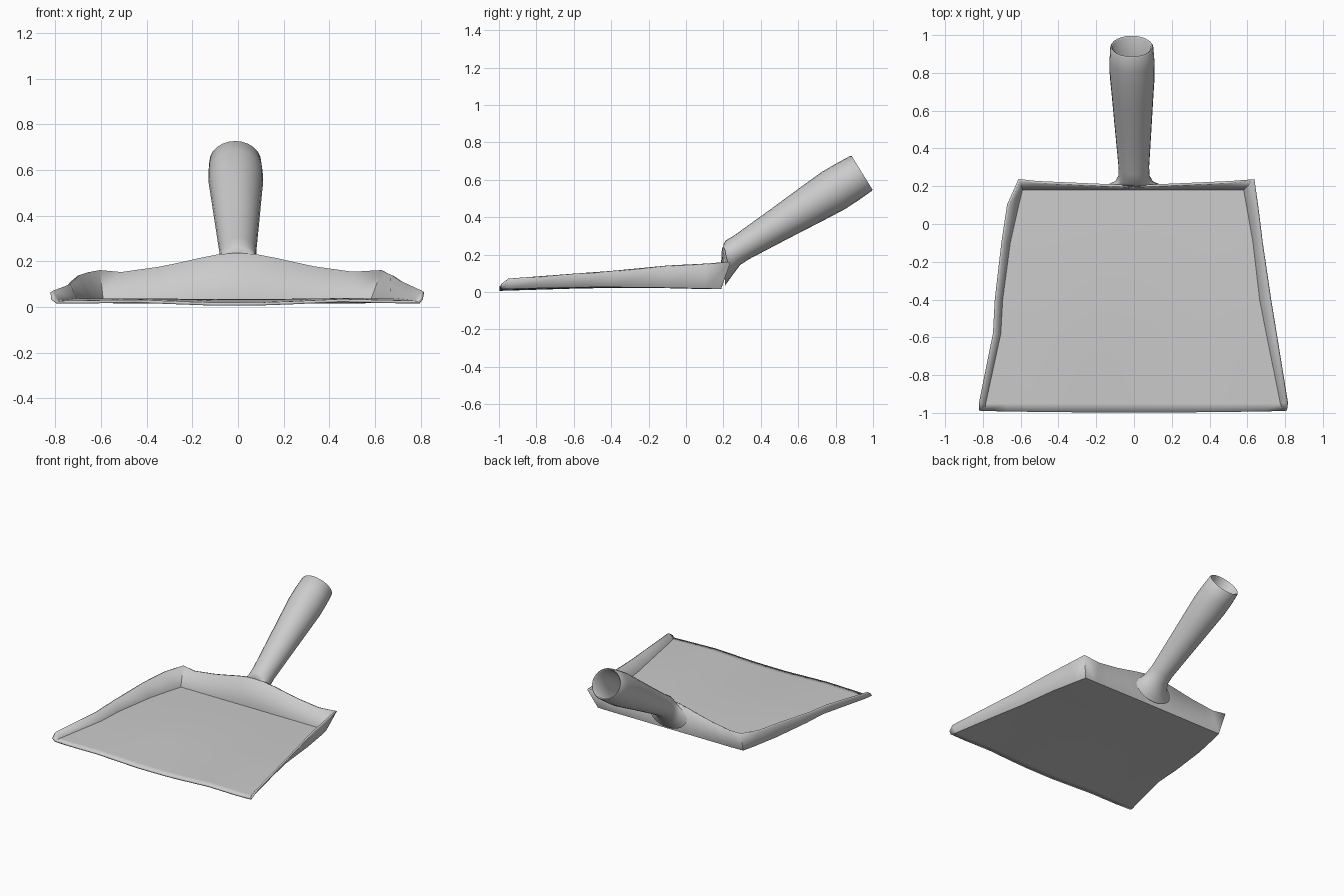
import bpy, bmesh
from math import sin, cos, pi, radians
from mathutils import Vector

if "Cube" in bpy.data.objects:
    bpy.data.objects.remove(bpy.data.objects["Cube"])


def lerp_table(table, x):
    for (x0, v0), (x1, v1) in zip(table, table[1:]):
        if x <= x1:
            return v0 + (v1 - v0) * (x - x0) / (x1 - x0)
    return table[-1][1]


def finish(bm, name, angle):
    me = bpy.data.meshes.new(name)
    bm.to_mesh(me)
    bm.free()
    ob = bpy.data.objects.new(name, me)
    bpy.context.collection.objects.link(ob)
    bpy.ops.object.select_all(action='DESELECT')
    ob.select_set(True)
    bpy.context.view_layer.objects.active = ob
    bpy.ops.object.shade_smooth_by_angle(angle=radians(angle))
    return ob


# Pan stations: y, left rim x, left floor x, right floor x, right rim x, rim z
stations = [
    (-0.99, -0.81, -0.79, 0.79, 0.80, 0.042),
    (-0.95, -0.81, -0.785, 0.775, 0.805, 0.072),
    (-0.58, -0.735, -0.705, 0.70, 0.745, 0.10),
    (-0.40, -0.725, -0.695, 0.665, 0.715, 0.113),
    (-0.10, -0.69, -0.655, 0.63, 0.67, 0.142),
    (0.10, -0.66, -0.61, 0.595, 0.645, 0.152),
    (0.18, -0.605, -0.59, 0.58, 0.63, 0.162),
]
lip_wave = [(-0.8, 0.0), (-0.45, 0.005), (-0.1, -0.008), (0.15, -0.006),
            (0.45, 0.008), (0.8, 0.0)]
wall_top = [(0.0, 0.238), (0.1, 0.23), (0.32, 0.18), (0.6, 0.14)]
COLS = 14

bm = bmesh.new()
rows = []
for k, (y, rl, fl, fr, rr, rz) in enumerate(stations):
    rim_y = 0.228 if k == len(stations) - 1 else y
    row = [bm.verts.new((rl, rim_y, rz))]
    for i in range(COLS + 1):
        x = fl + (fr - fl) * i / COLS
        bow = 0.01 * sin(pi * (y + 0.99) / 1.17)
        wave = lerp_table(lip_wave, x) * max(0, 1 - (y + 0.99) / 0.8)
        bulge = 0.008 * (1 - (x / 0.8) ** 2) if k == 0 else 0
        row.append(bm.verts.new((x, y - bulge, 0.027 + bow + wave)))
    row.append(bm.verts.new((rr, rim_y, rz)))
    rows.append(row)

# Back wall rises from the last floor row and meets the side rims
floor_edge = rows[-1][1:-1]
top = [rows[-1][0]]
for v in floor_edge[1:-1]:
    ax = abs(v.co.x)
    top.append(bm.verts.new((v.co.x * 1.01, 0.192 + 0.045 * ax,
                             lerp_table(wall_top, ax))))
top.append(rows[-1][-1])

for a, b in list(zip(rows, rows[1:])) + [(floor_edge, top)]:
    for i in range(len(a) - 1):
        bm.faces.new((a[i], a[i + 1], b[i + 1], b[i]))
pan = finish(bm, "pan", 25)
sol = pan.modifiers.new("sheet_thickness", 'SOLIDIFY')
sol.thickness = 0.013
sol.offset = -1

# Handle: hollow tapered tube with a flared root on the back wall
SEG = 24
base = Vector((0, 0.25, 0.21))
axis = Vector((0, 0.85, 0.526)).normalized()
side = Vector((1, 0, 0))
normal = Vector((0, -axis.z, axis.y))


def ring(bm, centre, up, rx, rn):
    return [bm.verts.new(centre + side * rx * cos(2 * pi * i / SEG)
                         + up * rn * sin(2 * pi * i / SEG)) for i in range(SEG)]


bm = bmesh.new()
loops = [
    ring(bm, Vector((0, 0.204, 0.133)), Vector((0, -0.05, 1)), 0.15, 0.098),
    ring(bm, Vector((0, 0.222, 0.168)), Vector((0, -0.25, 0.97)), 0.102, 0.087),
]
# distance along the axis, x radius, other radius (outside, then back inside)
tube = [(0.0, 0.083, 0.076), (0.06, 0.081, 0.075), (0.3, 0.097, 0.092),
        (0.5, 0.110, 0.108), (0.63, 0.119, 0.117), (0.72, 0.119, 0.115),
        (0.806, 0.114, 0.11), (0.813, 0.109, 0.105), (0.806, 0.101, 0.097),
        (0.6, 0.098, 0.096), (0.3, 0.08, 0.076), (0.04, 0.064, 0.06)]
for t, rx, rn in tube:
    c = base + axis * t + Vector((-0.012 * t / 0.813, 0, 0))
    loops.append(ring(bm, c, normal, rx, rn))
for a, b in zip(loops, loops[1:]):
    for i in range(SEG):
        j = (i + 1) % SEG
        bm.faces.new((a[i], a[j], b[j], b[i]))
bm.faces.new(loops[0])
bm.faces.new(loops[-1])
bmesh.ops.recalc_face_normals(bm, faces=bm.faces)
finish(bm, "handle", 50)
